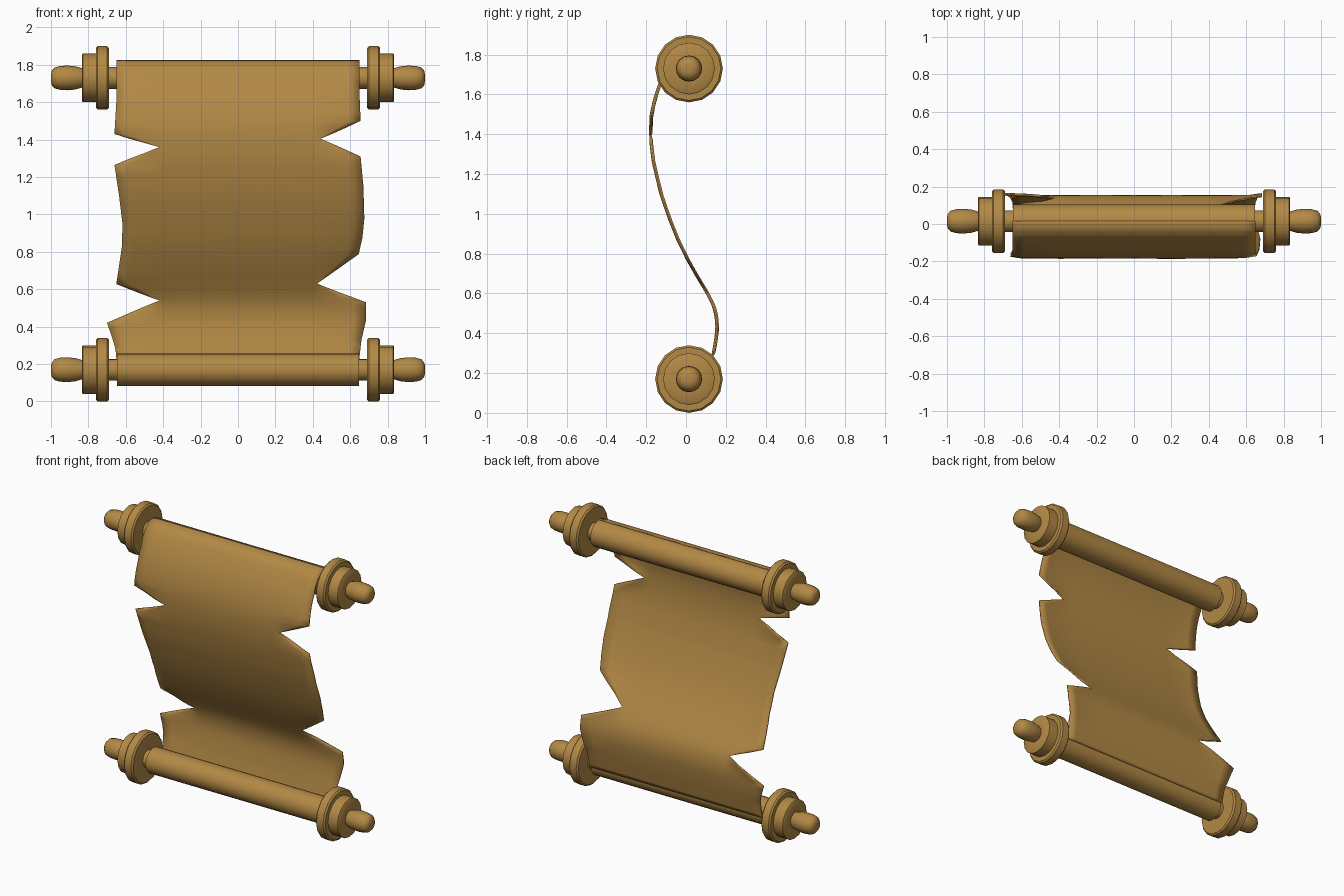
import bpy, bmesh, math

if "Cube" in bpy.data.objects:
    bpy.data.objects.remove(bpy.data.objects["Cube"])

mat = bpy.data.materials.new("parchment_brown")
mat.diffuse_color = (0.45, 0.25, 0.06, 1)
mat.use_nodes = True
mat.node_tree.nodes["Principled BSDF"].inputs["Base Color"].default_value = mat.diffuse_color
AXIS_Y, Z_TOP, Z_BOTTOM = 0.015, 1.73, 0.17


def finish(name, bm, angle=40):
    bmesh.ops.recalc_face_normals(bm, faces=bm.faces)
    me = bpy.data.meshes.new(name)
    bm.to_mesh(me)
    bm.free()
    me.materials.append(mat)
    ob = bpy.data.objects.new(name, me)
    bpy.context.collection.objects.link(ob)
    bpy.ops.object.select_all(action='DESELECT')
    ob.select_set(True)
    bpy.context.view_layer.objects.active = ob
    bpy.ops.object.shade_smooth_by_angle(angle=math.radians(angle))
    return ob


def lathe(name, profile, z, sides=16):
    """Turn (x, radius) points about the x axis, with capped ends."""
    bm = bmesh.new()
    rings = []
    for x, r in profile:
        rings.append([bm.verts.new((x, AXIS_Y + r * math.sin(2 * math.pi * k / sides),
                                    z + r * math.cos(2 * math.pi * k / sides)))
                      for k in range(sides)])
    for a, b in zip(rings, rings[1:]):
        for k in range(sides):
            n = (k + 1) % sides
            bm.faces.new((a[k], a[n], b[n], b[k]))
    bm.faces.new(rings[0])
    bm.faces.new(rings[-1])
    return finish(name, bm)


# Rods with turned discs and rounded handles, plus the rolled paper
half = [(0.64, 0.058), (0.69, 0.058), (0.69, 0.16), (0.70, 0.17), (0.75, 0.17),
        (0.76, 0.16), (0.76, 0.13), (0.83, 0.13), (0.835, 0.122), (0.835, 0.052),
        (0.87, 0.062), (0.91, 0.066), (0.95, 0.064), (0.98, 0.056),
        (0.995, 0.04), (1.0, 0.018)]
rod = [(-x, r) for x, r in reversed(half)] + half
for label, z, r in (("top", Z_TOP, 0.09), ("bottom", Z_BOTTOM, 0.086)):
    lathe(label + "_rod", rod, z)
    lathe(label + "_paper_roll", [(-0.648, r), (0.648, r)], z, 24)

# Side curve of the hanging sheet as (z, y), top to bottom
curve = [(1.823, 0.015), (1.812, -0.03), (1.785, -0.063), (1.73, -0.097), (1.66, -0.133),
         (1.58, -0.160), (1.5, -0.178), (1.42, -0.182), (1.34, -0.178), (1.26, -0.168),
         (1.1, -0.130), (0.97, -0.085), (0.87, -0.045), (0.77, 0.004), (0.68, 0.055),
         (0.61, 0.098), (0.54, 0.135), (0.48, 0.149), (0.42, 0.152), (0.35, 0.143),
         (0.28, 0.130), (0.17, 0.105)]


def sheet_y(z):
    for (z0, y0), (z1, y1) in zip(curve, curve[1:]):
        if z >= z1:
            return y0 + (y1 - y0) * (z0 - z) / (z0 - z1)
    return curve[-1][1]


# Torn outline rows: left x, left z, right x, right z
rows = [(-.65, 1.823, .65, 1.823), (-.65, 1.812, .65, 1.812), (-.65, 1.785, .65, 1.785),
        (-.65, 1.73, .65, 1.73), (-.65, 1.6, .65, 1.62), (-.66, 1.43, .655, 1.50),
        (-.42, 1.36, .44, 1.405), (-.66, 1.265, .655, 1.31), (-.635, 1.10, .67, 1.15),
        (-.617, .95, .675, .98), (-.62, .83, .665, .88), (-.65, .63, .645, .79),
        (-.42, .54, .42, .63), (-.70, .42, .685, .53), (-.675, .35, .685, .44),
        (-.655, .28, .66, .33), (-.65, .23, .65, .24), (-.65, .17, .65, .17)]
# Column positions; only the outer ones follow the tears
inner = [-0.40, -0.2, 0, 0.2, 0.40]
SUB = 3
bm = bmesh.new()
grid = []
for i, row in enumerate(rows):
    nxt = rows[i + 1] if i + 1 < len(rows) else None
    for s in range(SUB if nxt else 1):
        f = s / SUB
        xl, zl, xr, zr = [a + (b - a) * f for a, b in zip(row, nxt)] if nxt else row
        line = []
        xs = [xl, xl + (-0.40 - xl) * 0.25] + inner + [xr + (0.40 - xr) * 0.25, xr]
        for j, x in enumerate(xs):
            t = (x - xl) / (xr - xl)
            z = zl + (zr - zl) * t
            # Edges of the free sheet curl slightly back
            curl = 0.010 if j in (0, len(xs) - 1) and 0.3 < z < 1.7 and abs(x) > 0.5 else 0
            line.append(bm.verts.new((x, sheet_y(z) + curl, z)))
        grid.append(line)
for a, b in zip(grid, grid[1:]):
    for j in range(len(a) - 1):
        bm.faces.new((a[j], a[j + 1], b[j + 1], b[j]))
sheet = finish("torn_sheet", bm)
solid = sheet.modifiers.new("thickness", 'SOLIDIFY')
solid.thickness = 0.008
solid.offset = 0
